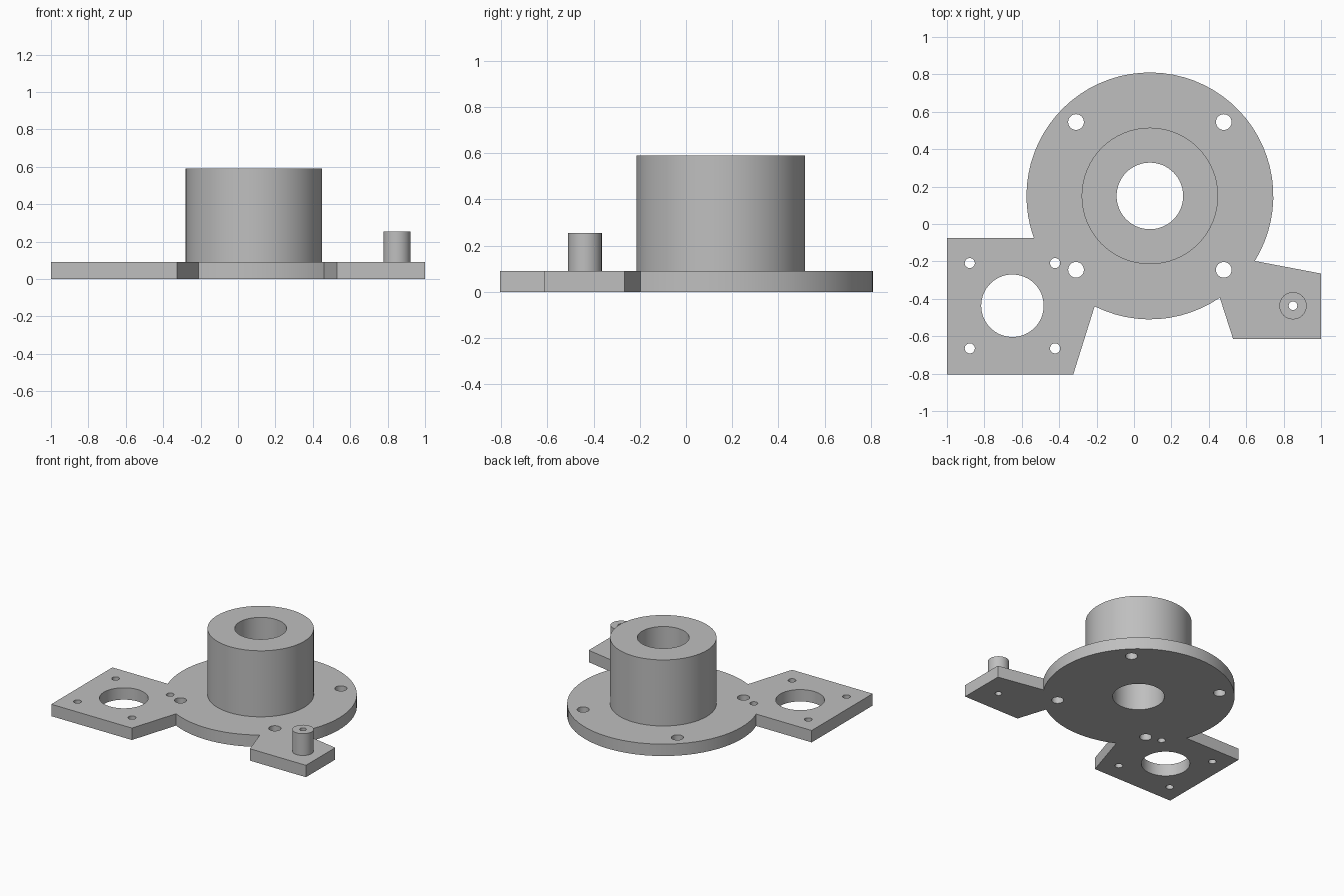
import bpy
import bmesh
from math import sin, cos, radians

cube = bpy.data.objects.get("Cube")
if cube:
    bpy.data.objects.remove(cube, do_unlink=True)

grey = bpy.data.materials.new("machined_grey")
grey.use_nodes = True
colour = (0.52, 0.52, 0.52, 1)
grey.diffuse_color = colour
grey.node_tree.nodes["Principled BSDF"].inputs["Base Color"].default_value = colour


def arc(centre, radius, start, end, steps):
    """Points along an arc, both ends included, angles in degrees."""
    angles = [radians(start + (end - start) * i / steps) for i in range(steps + 1)]
    return [(centre[0] + radius * cos(a), centre[1] + radius * sin(a)) for a in angles]


def circle(centre, radius, sides=64):
    return arc(centre, radius, 0, 360, sides)[:-1]


def extruded(name, loops, bottom, top):
    """Fill an outline with holes and extrude it between two heights."""
    curve = bpy.data.curves.new(name + "_profile", "CURVE")
    curve.dimensions = "2D"
    curve.fill_mode = "BOTH"
    curve.extrude = (top - bottom) / 2
    for loop in loops:
        spline = curve.splines.new("POLY")
        spline.points.add(len(loop) - 1)
        for point, (x, y) in zip(spline.points, loop):
            point.co = (x, y, 0, 1)
        spline.use_cyclic_u = True
    helper = bpy.data.objects.new(name + "_profile", curve)
    bpy.context.collection.objects.link(helper)
    graph = bpy.context.evaluated_depsgraph_get()
    mesh = bpy.data.meshes.new_from_object(helper.evaluated_get(graph))
    bpy.data.objects.remove(helper, do_unlink=True)

    # Weld the caps to the walls and lift to height
    bm = bmesh.new()
    bm.from_mesh(mesh)
    bmesh.ops.remove_doubles(bm, verts=bm.verts, dist=0.0005)
    bmesh.ops.translate(bm, verts=bm.verts, vec=(0, 0, (top + bottom) / 2))
    bmesh.ops.recalc_face_normals(bm, faces=bm.faces)
    bm.to_mesh(mesh)
    bm.free()
    mesh.name = name
    mesh.materials.clear()
    mesh.materials.append(grey)
    obj = bpy.data.objects.new(name, mesh)
    bpy.context.collection.objects.link(obj)
    bpy.ops.object.select_all(action="DESELECT")
    obj.select_set(True)
    bpy.context.view_layer.objects.active = obj
    bpy.ops.object.shade_smooth_by_angle(angle=radians(30))
    return obj


HUB = (0.085, 0.15)
MOTOR = (-0.65, -0.437)
POST = (0.85, -0.437)
DISC_R, BORE_R, PIN_R = 0.66, 0.178, 0.023
PLATE_TOP = 0.09

# Base plate outline: round flange, motor mount wing, post wing
outline = arc(HUB, DISC_R, -31.8, 199.95, 46)
outline += [(-1, -0.075), (-1, -0.805), (-0.325, -0.805)]
outline += arc(HUB, DISC_R, 243.4, 304.5, 12)
outline += [(0.53, -0.615), (1, -0.615), (1, -0.265)]

# Through holes: bore, motor opening, post pin, and two square bolt patterns
holes = [circle(HUB, BORE_R), circle(MOTOR, 0.167), circle(POST, PIN_R, 24)]
for centre, half, radius in ((HUB, 0.395, 0.042), (MOTOR, 0.228, 0.027)):
    for sx in (-1, 1):
        for sy in (-1, 1):
            spot = (centre[0] + sx * half, centre[1] + sy * half)
            holes.append(circle(spot, radius, 32))

extruded("base_plate", [outline] + holes, 0, PLATE_TOP)

# Hollow cylinders standing on the plate
extruded("hub_sleeve", [circle(HUB, 0.365), circle(HUB, BORE_R)], PLATE_TOP, 0.59)
extruded("hollow_post", [circle(POST, 0.073, 32), circle(POST, PIN_R, 24)], PLATE_TOP, 0.255)
